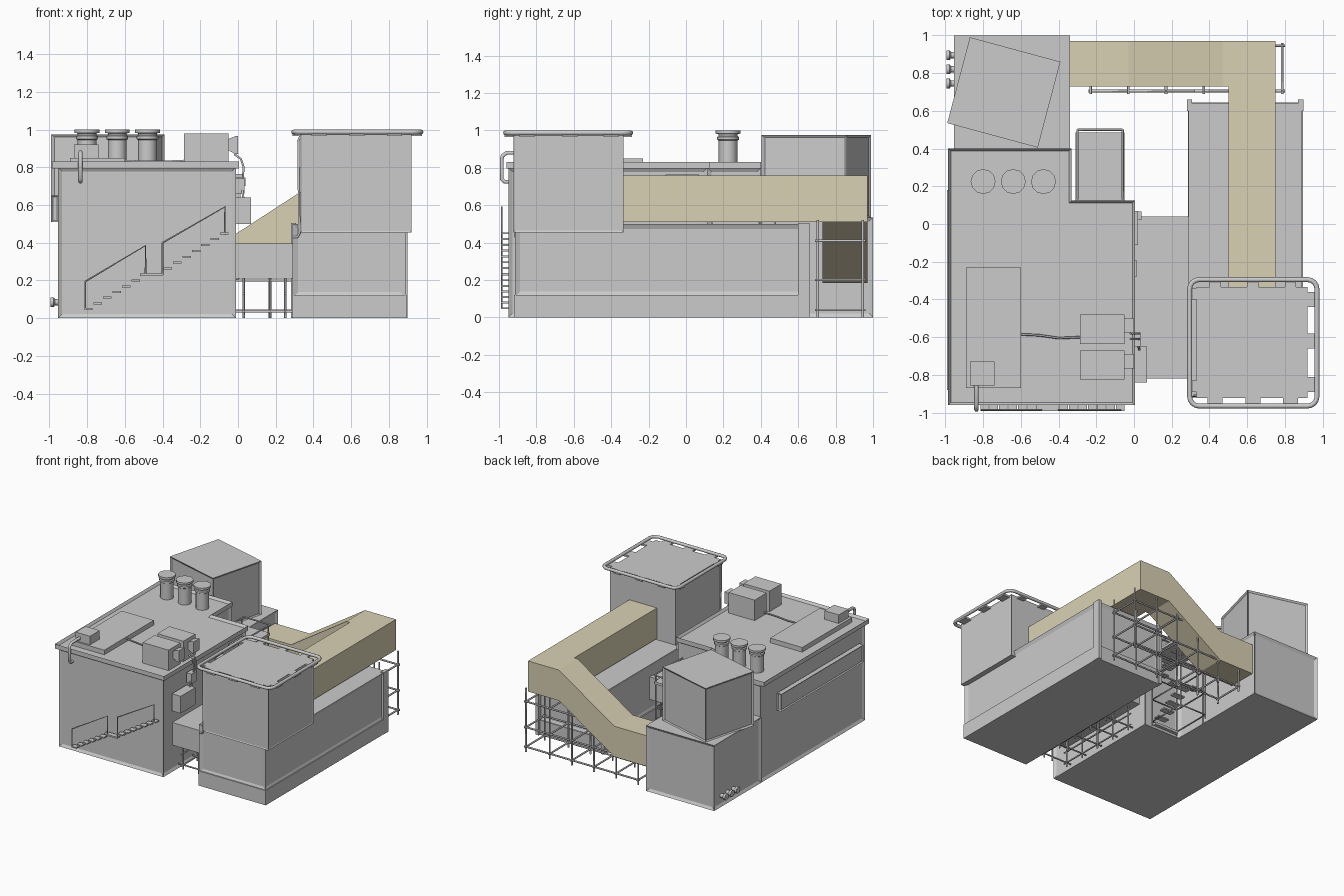
import bpy, bmesh, math
from mathutils import Vector

if "Cube" in bpy.data.objects:
    bpy.data.objects.remove(bpy.data.objects["Cube"])


def finish(name, bm, mat=None, smooth=False):
    bmesh.ops.recalc_face_normals(bm, faces=bm.faces[:])
    me = bpy.data.meshes.new(name)
    bm.to_mesh(me)
    bm.free()
    ob = bpy.data.objects.new(name, me)
    bpy.context.collection.objects.link(ob)
    if mat:
        me.materials.append(mat)
    if smooth:
        bpy.context.view_layer.objects.active = ob
        ob.select_set(True)
        bpy.ops.object.shade_smooth_by_angle(angle=math.radians(35))
        ob.select_set(False)
    return ob


def prism(name, pts, lo, hi, axis='z', mat=None, panel=0, depth=0.012, rim=0):
    """Extrude a profile; optionally recess wall panels or sink the top inside a rim."""
    bm = bmesh.new()
    place = (lambda a, b, c: (a, b, c)) if axis == 'z' else (lambda a, b, c: (a, c, b))
    f = bm.faces.new([bm.verts.new(place(a, b, lo)) for a, b in pts])
    r = bmesh.ops.extrude_face_region(bm, geom=[f])
    d = Vector(place(0, 0, hi - lo))
    bmesh.ops.translate(bm, vec=d, verts=[v for v in r['geom'] if isinstance(v, bmesh.types.BMVert)])
    bmesh.ops.recalc_face_normals(bm, faces=bm.faces[:])
    if panel:
        walls = [f for f in bm.faces if abs(f.normal.z) < 0.1]
        bmesh.ops.inset_individual(bm, faces=walls, thickness=panel, depth=-depth)
    if rim:
        tops = [f for f in bm.faces if f.normal.z > 0.9]
        bmesh.ops.inset_region(bm, faces=tops, thickness=rim, depth=0)
        bmesh.ops.translate(bm, vec=(0, 0, -0.02), verts=list({v for f in tops for v in f.verts}))
    return finish(name, bm, mat)


def box(name, x0, x1, y0, y1, z0, z1, **kw):
    return prism(name, [(x0, y0), (x1, y0), (x1, y1), (x0, y1)], z0, z1, **kw)


def pipe(name, paths, r, res=1, cyclic=False):
    cu = bpy.data.curves.new(name, 'CURVE')
    cu.dimensions = '3D'
    cu.bevel_depth, cu.bevel_resolution, cu.use_fill_caps = r, res, True
    for path in paths:
        s = cu.splines.new('POLY')
        s.points.add(len(path) - 1)
        for p, co in zip(s.points, path):
            p.co = (*co, 1)
        s.use_cyclic_u = cyclic
    tmp = bpy.data.objects.new(name, cu)
    bpy.context.collection.objects.link(tmp)
    bpy.context.view_layer.update()
    me = bpy.data.meshes.new_from_object(tmp.evaluated_get(bpy.context.evaluated_depsgraph_get()))
    bpy.data.objects.remove(tmp)
    ob = bpy.data.objects.new(name, me)
    bpy.context.collection.objects.link(ob)
    return ob


def lathe(name, prof, loc, rot=(0, 0, 0), n=12):
    bm = bmesh.new()
    rings = [[bm.verts.new((r * math.cos(2 * math.pi * i / n), r * math.sin(2 * math.pi * i / n), z))
              for i in range(n)] for r, z in prof]
    for a, b in zip(rings, rings[1:]):
        for i in range(n):
            bm.faces.new((a[i], a[(i + 1) % n], b[(i + 1) % n], b[i]))
    bm.faces.new(rings[0])
    bm.faces.new(rings[-1])
    ob = finish(name, bm, smooth=True)
    ob.location, ob.rotation_euler = loc, rot
    return ob


olive = bpy.data.materials.new("olive")
olive.diffuse_color = (0.70, 0.64, 0.46, 1)
olive.use_nodes = True
olive.node_tree.nodes["Principled BSDF"].inputs["Base Color"].default_value = olive.diffuse_color

# Main L-shaped building with cornice and sunken roof
prism("main_building", [(-.955, -.95), (-.01, -.95), (-.01, .115), (-.34, .115), (-.34, .40), (-.955, .40)],
      0, .80, panel=.03)
prism("main_cornice", [(-.985, -.96), (.005, -.96), (.005, .125), (-.33, .125), (-.33, .40), (-.985, .40)],
      .795, .832, rim=.02)
box("left_awning", -.99, -.95, -.88, .18, .51, .65, panel=.012, depth=.008)

# Rear block and the twisted cube on it
box("rear_block", -.955, -.34, .39, 1.0, 0, .535, panel=.03)
prism("twisted_cube", [(-.99, .535), (-.51, .405), (-.39, .86), (-.87, .99)], .53, .975, panel=.02, depth=.01)
for i in range(3):
    lathe(f"side_vent_{i}", [(.017, 0), (.017, .025), (.026, .032), (.026, .05)],
          (-.945, .745 + i * .075, .085), (0, -math.pi / 2, 0))

# Roof chimneys
for i in range(3):
    lathe(f"chimney_{i}", [(.05, .81), (.05, .945), (.058, .95), (.058, .965), (.05, .97),
                           (.05, .98), (.066, .983), (.066, 1.0)], (-.80 + i * .16, .225, 0))

# Roof slab, pump box and overflow pipe
box("roof_slab", -.89, -.60, -.87, -.23, .81, .85)
box("pump_box", -.87, -.74, -.855, -.73, .85, .92)
pipe("overflow_pipe", [[(-.835, -.85, .88), (-.835, -.96, .88), (-.835, -.98, .865),
                        (-.835, -.985, .85), (-.835, -.985, .74), (-.835, -.97, .725), (-.835, -.945, .725)]], .012)

# Roof cooling units with side funnels and cables
for i, y in enumerate((-.825, -.635)):
    box(f"cooling_unit_{i}", -.285, -.05, y, y + .155, .81, .98)
    prism(f"cooling_funnel_{i}", [(-.05, .89), (-.015, .87), (0, .87), (0, .965), (-.015, .965), (-.05, .95)],
          y + .06, y + .135, axis='y')
pipe("roof_cable", [[(-.60, -.585, .835), (-.50, -.59, .83), (-.40, -.605, .83), (-.285, -.60, .835)]], .006)
pipe("wall_cables", [[(-.02, y, .87), (.015, y, .845), (.03, y, .80), (.025, y, .74), (.02, y - .03, .69),
                      (.03, y - .06, .63)] for y in (-.58, -.61)], .006)

# Fittings on the right wall
box("junction_box", -.01, .07, -.84, -.65, .50, .64)
box("cable_bracket", -.01, .035, -.65, -.58, .66, .74)
box("wall_lamp_bar", -.01, .02, -.11, .07, .745, .765)
box("wall_lamp_end", -.01, .04, .02, .065, .70, .745)
box("wall_meter", -.01, .012, -.28, -.19, .60, .72)

# Front stairs with landing and handrails
for i in range(6):
    x, z = -.79 + i * .05, .05 + i * .03
    box(f"lower_step_{i}", x - .025, x + .02, -.99, -.95, z - .006, z + .004)
box("stair_landing", -.52, -.40, -.99, -.95, .225, .237)
for i in range(7):
    x, z = -.37 + i * .05, .265 + i * .031
    box(f"upper_step_{i}", x - .025, x + .02, -.99, -.95, z - .006, z + .004)
pipe("stair_handrails", [[(-.81, -.985, .05), (-.81, -.985, .195), (-.49, -.985, .385), (-.49, -.985, .23)],
                         [(-.40, -.985, .23), (-.40, -.985, .40), (-.07, -.985, .59), (-.07, -.985, .44)]], .005, 0)

# Link corridor on posts
box("link_corridor", -.02, .30, -.82, .04, .21, .395)
paths = []
for y in (-.75, -.57, -.39, -.21, -.03):
    paths += [[(x, y, 0), (x, y, .22)] for x in (.03, .17, .25)]
    paths += [[(-.01, y, .035), (.29, y, .035)]]
for x in (.03, .25):
    paths += [[(x, -.78, z), (x, 0, z)] for z in (.035, .13)]
pipe("corridor_posts", paths, .006)

# Right building: plinth, recessed body, corner posts
box("right_plinth", .285, .895, -.92, .645, 0, .12)
box("right_body", .29, .89, -.915, .64, .11, .50, panel=.04)
for x in (.28, .87):
    box(f"right_post_{x}", x, x + .028, .60, .66, 0, .505)

# Tower with tubular roof ring, brackets and drain pipe
box("tower", .33, .92, -.922, -.335, .455, .98, panel=.012, depth=.004)
ring = []
for cx, cy, a0 in ((.92, -.345, 0), (.345, -.345, 90), (.345, -.915, 180), (.92, -.915, 270)):
    for k in range(5):
        a = math.radians(a0 + k * 22.5)
        ring.append((cx + .05 * math.cos(a), cy + .05 * math.sin(a), .987))
pipe("roof_ring", [ring], .013, 2, cyclic=True)
for y in (-.85, -.62, -.40):
    box(f"right_bracket_{y}", .915, .975, y - .04, y + .04, .965, .98)
for y in (-.86, -.37):
    box(f"left_bracket_{y}", .29, .335, y - .03, y + .03, .965, .98)
for x in (.43, .63, .83):
    box(f"front_bracket_{x}", x - .04, x + .04, -.97, -.92, .965, .98)
    box(f"rear_bracket_{x}", x - .03, x + .03, -.34, -.29, .965, .98)
pipe("tower_drain", [[(.33, -.91, .965), (.32, -.91, .94), (.325, -.91, .45), (.315, -.91, .43), (.295, -.91, .43)]], .007)

# Conveyor bridge: level run plus descending ramp
box("bridge_level_run", .50, .75, -.34, .74, .51, .76, mat=olive)
prism("bridge_ramp", [(.75, .51), (.75, .76), (.47, .76), (-.03, .435), (-.345, .435),
                      (-.345, .185), (-.03, .185), (.47, .51)], .73, .97, axis='y', mat=olive)

# Scaffold under the ramp
paths = []
xs = (-.23, -.03, .17, .37, .57, .785)


def under(x):
    return min(.52, max(.19, .19 + (x + .03) * .65))


for x in xs:
    top = under(x)
    paths += [[(x, y, 0), (x, y, top)] for y in (.705, .945)]
    paths += [[(x, .69, z), (x, .96, z)] for z in (.04, .20, .41) if z <= top + .02]
for y in (.705, .945):
    paths += [[(-.24, y, .04), (.80, y, .04)], [(-.03, y, .20), (.80, y, .20)], [(.32, y, .41), (.80, y, .41)]]
pipe("ramp_scaffold", paths, .007)

# Fire escape in the rear notch
box("escape_landing", -.31, -.05, .12, .485, .60, .62)
box("escape_foot", -.29, -.07, .14, .17, .0, .02)
paths = [[(x, y, 0), (x, y, .68 if y > .3 else .62)] for x in (-.30, -.06) for y in (.14, .475)]
paths += [[(-.30, .50, .68), (-.06, .50, .68)]]
paths += [[(x, .13, .68), (x, .50, .68)] for x in (-.30, -.06)]
for z in (.03, .22, .41):
    paths += [[(-.30, .14, z), (-.06, .14, z), (-.06, .475, z), (-.30, .475, z), (-.30, .14, z)]]
pipe("escape_frame", paths, .006)
for f in range(3):
    x = -.29 if f % 2 else -.17
    for i in range(5):
        t = i / 4
        y = .18 + .25 * (1 - t if f % 2 else t)
        z = .06 + f * .19 + t * .15
        box(f"escape_step_{f}_{i}", x, x + .10, y - .025, y + .025, z - .005, z + .005)
